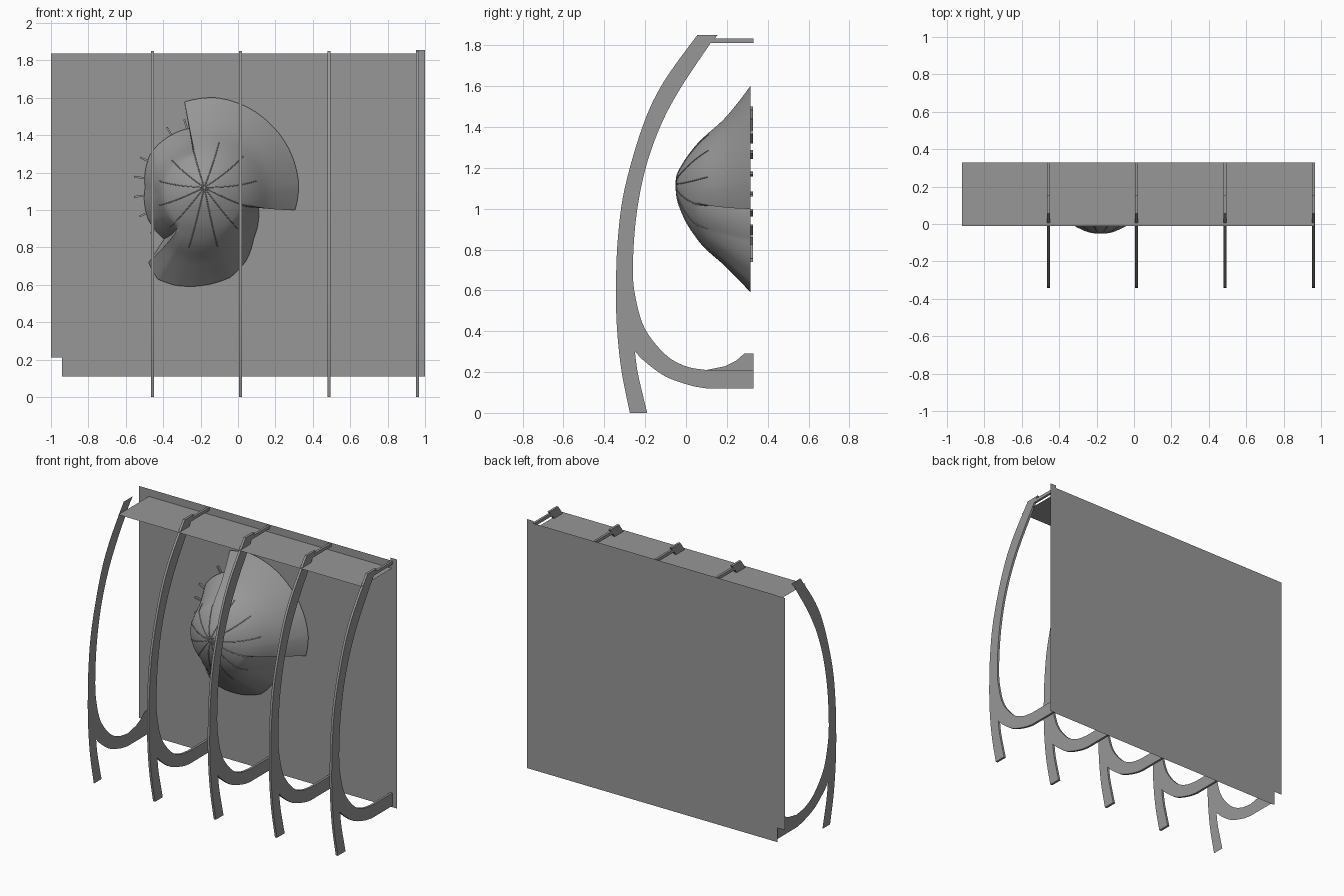
import bpy, bmesh, math
from mathutils import Vector

if "Cube" in bpy.data.objects:
    bpy.data.objects.remove(bpy.data.objects["Cube"])

grey = bpy.data.materials.new("dark_grey")
grey.diffuse_color = (.31, .31, .31, 1)
grey.use_nodes = True
grey.node_tree.nodes["Principled BSDF"].inputs["Base Color"].default_value = grey.diffuse_color


def make(name, verts, faces, smooth=False):
    me = bpy.data.meshes.new(name)
    me.from_pydata(verts, [], faces)
    me.materials.append(grey)
    ob = bpy.data.objects.new(name, me)
    bpy.context.collection.objects.link(ob)
    if smooth:
        for p in me.polygons:
            p.use_smooth = True
    return ob


def box(name, x0, x1, y0, y1, z0, z1):
    v = [(x, y, z) for x in (x0, x1) for y in (y0, y1) for z in (z0, z1)]
    f = [(0, 1, 3, 2), (4, 6, 7, 5), (0, 4, 5, 1), (2, 3, 7, 6), (0, 2, 6, 4), (1, 5, 7, 3)]
    return make(name, v, f)


def spline(pts, n=6):
    # smooth curve through the given points
    out = []
    P = [Vector(p) for p in pts]
    for i in range(len(P) - 1):
        a, b, c, d = P[max(i - 1, 0)], P[i], P[i + 1], P[min(i + 2, len(P) - 1)]
        for k in range(n):
            t = k / n
            out.append(0.5 * (2 * b + (c - a) * t + (2 * a - 5 * b + 4 * c - d) * t * t
                              + (3 * b - a - 3 * c + d) * t ** 3))
    return out + [P[-1]]


def sheet(name, pts, x0, x1=None):
    # (y, z) outline, extruded along x when x1 is given
    n = len(pts)
    v = [(x0, p[0], p[1]) for p in pts]
    if x1 is None:
        return make(name, v, [tuple(range(n))])
    v += [(x1, p[0], p[1]) for p in pts]
    f = [tuple(reversed(range(n))), tuple(range(n, 2 * n))]
    f += [(i, (i + 1) % n, (i + 1) % n + n, i + n) for i in range(n)]
    ob = make(name, v, f)
    bm = bmesh.new()
    bm.from_mesh(ob.data)
    bmesh.ops.recalc_face_normals(bm, faces=bm.faces)
    bm.to_mesh(ob.data)
    bm.free()
    return ob


# Back wall with notched lower left corner and raised right edge, and its front lining
YB = 0.33
wall = [(-1, .21), (-.94, .21), (-.94, .11), (1, .11), (1, 1.855), (.953, 1.855), (.953, 1.836), (-1, 1.836)]
make("back_wall", [(x, YB, z) for x, z in wall], [tuple(range(len(wall)))])
lining = [(-.925, .11), (.953, .11), (.953, 1.836), (-.925, 1.836)]
make("wall_lining", [(x, YB - .004, z) for x, z in lining], [(0, 1, 2, 3)])

# Thin canopy shelf
make("canopy_shelf", [(-.92, -.01, 1.785), (.965, -.01, 1.785), (.965, YB, 1.785), (-.92, YB, 1.785)],
     [(0, 1, 2, 3)])

# Curved ribs
outer = spline([(-.275, 0), (-.315, .2), (-.337, .4), (-.343, .6), (-.334, .85), (-.3, 1.1),
                (-.21, 1.41), (-.11, 1.62), (.055, 1.85)])
inner = spline([(.12, 1.81), (-.03, 1.585), (-.127, 1.4), (-.2, 1.19), (-.245, .95), (-.26, .7),
                (-.245, .555), (-.2, .41), (-.1, .285), (0, .228), (.1, .21)])
under = spline([(.1, .12), (.02, .135), (-.1, .178), (-.2, .25), (-.25, .3)])
leg = spline([(-.25, .3), (-.235, .19), (-.19, 0)])[1:]
tip_flat = [(YB, .21), (YB, .12)]
tip_raised = [(.19, .228), (.245, .255), (.285, .29), (YB, .29), (YB, .12)]


def rib_outline(tip):
    return [tuple(p) for p in outer] + [(.155, 1.85)] + [tuple(p) for p in inner] + tip \
        + [tuple(p) for p in under] + [tuple(p) for p in leg]


sheet("end_rib", rib_outline(tip_raised), -.925)
for i, x in enumerate((-.458, .013, .487, .959)):
    sheet(f"rib_{i + 1}", rib_outline(tip_flat), x - .008, x + .008)
    box(f"top_bar_{i + 1}", x - .008, x + .008, .115, YB, 1.812, 1.834)

# Flared dome relief: rim radius by angle, with two wide brim sections
CX, CZ = -.18, 1.12
rim = [(-128, .35), (-126.5, .50), (-117, .55), (-106, .545), (-95, .53), (-74, .5), (-60, .45), (-46, .38),
       (-17, .30), (-14, .5), (2, .505), (45, .49), (83, .484), (103, .47), (104.5, .327), (148, .34),
       (180, .317), (209, .345), (232, .35)]
prof = spline([(0, -.048), (.06, -.042), (.12, -.018), (.18, .015), (.24, .06), (.29, .11),
               (.35, .18), (.43, .255), (.5, .315)], 3)


def rim_radius(a):
    a = (a + 128) % 360 - 128
    for (a0, r0), (a1, r1) in zip(rim, rim[1:]):
        if a0 <= a <= a1:
            return r0 + (r1 - r0) * (a - a0) / (a1 - a0)
    return .35


def dome_point(a, p, lift=0.0):
    r = p[0]
    sag = .035 * math.sin(math.pi * r / .5)
    if r > .22:
        r = .22 + (r - .22) * (rim_radius(a) - .22) / .28
    t = math.radians(a)
    return (CX + r * math.cos(t), p[1] - lift, CZ + r * math.sin(t) - sag)


angles = sorted(set([i * 4 - 128 for i in range(90)] + [a for a, r in rim[:-1]]))
n = len(angles)
verts = [(CX, prof[0][1], CZ)] + [dome_point(a, p) for p in prof[1:] for a in angles]
faces = [(0, 1 + j, 1 + (j + 1) % n) for j in range(n)]
for k in range(len(prof) - 2):
    b = 1 + k * n
    faces += [(b + j, b + n + j, b + n + (j + 1) % n, b + (j + 1) % n) for j in range(n)]
dome = make("dome_relief", verts, faces, smooth=True)
bpy.context.view_layer.objects.active = dome
dome.select_set(True)
bpy.ops.object.shade_smooth_by_angle(angle=math.radians(45))

# Raised seams radiating over the dome
seams = bpy.data.curves.new("dome_seams", 'CURVE')
seams.dimensions = '3D'
seams.bevel_depth = .003
seams.bevel_resolution = 1
seams.materials.append(grey)
for i in range(12):
    a = i * 30 + 14
    pts = [dome_point(a, p, .001) for p in prof if p[0] < .3]
    s = seams.splines.new('POLY')
    s.points.add(len(pts) - 1)
    for q, c in zip(s.points, pts):
        q.co = (*c, 1)
bpy.context.collection.objects.link(bpy.data.objects.new("dome_seams", seams))

# Small rods around the dome, against the wall
for i in range(22):
    deg = 122 + i * 16.4
    if i == 1 or -60 < deg - 360 < -15:
        continue
    rod = box(f"rim_rod_{i + 1}", .31, .38, -.008, .008, -.005, .005)
    rod.rotation_euler = (0, -math.radians(deg), 0)
    rod.location = (CX, .32, CZ)
